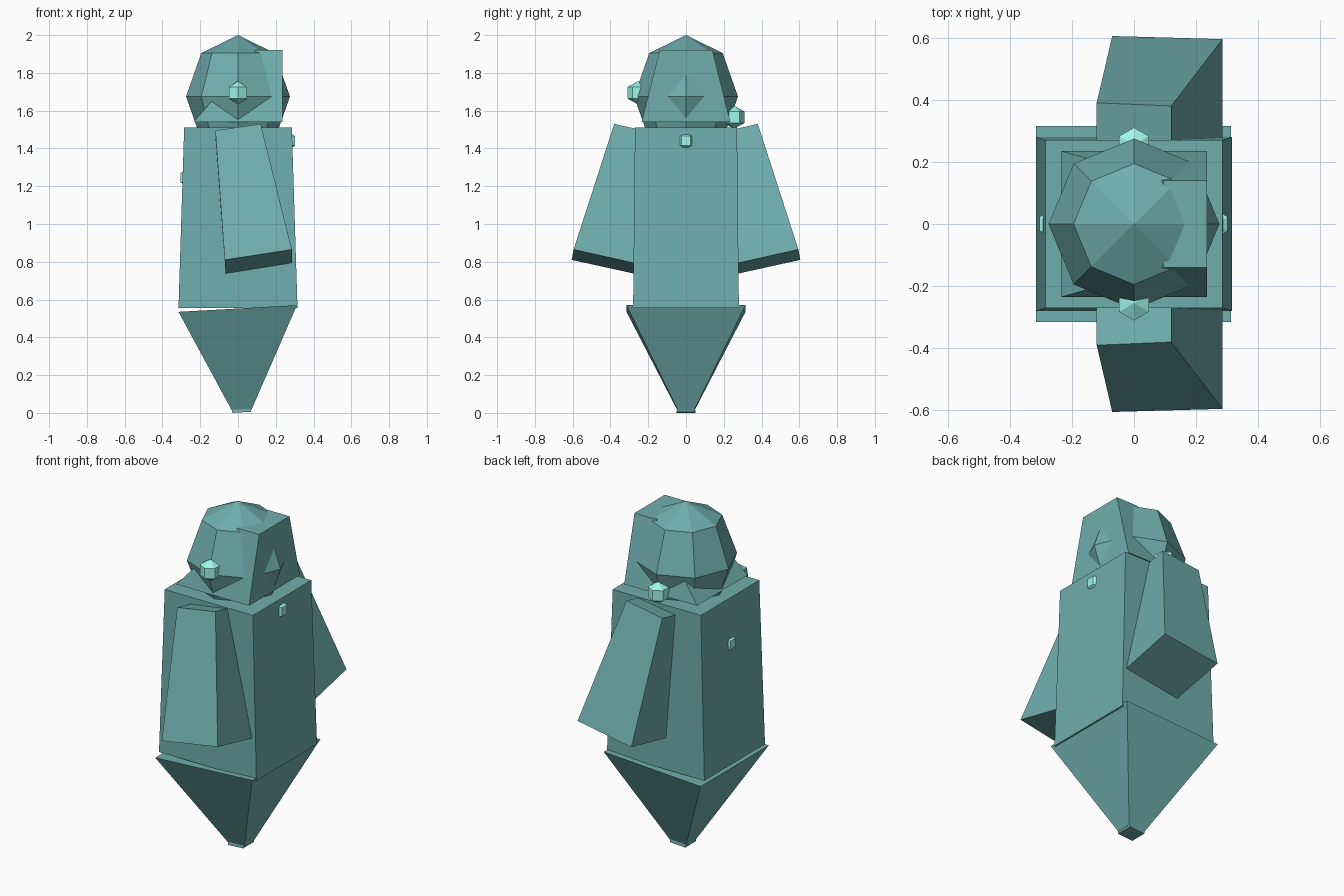
import bpy, bmesh
from math import pi

if "Cube" in bpy.data.objects:
    bpy.data.objects.remove(bpy.data.objects["Cube"])

def material(name, color):
    m = bpy.data.materials.new(name)
    m.diffuse_color = color
    m.use_nodes = True
    m.node_tree.nodes["Principled BSDF"].inputs["Base Color"].default_value = m.diffuse_color
    return m

TEAL = material("teal", (0.16, 0.42, 0.42, 1))
GLOW = material("pale_glow", (0.35, 0.93, 0.83, 1))

def rect(x0, x1, y0, y1, z0, z1=None):
    """Four corners; z may differ between the x0 and x1 edges."""
    z1 = z0 if z1 is None else z1
    return [(x0, y0, z0), (x1, y0, z1), (x1, y1, z1), (x0, y1, z0)]

def block(name, bottom, top, mat=TEAL):
    """Six-sided block lofted between two quads."""
    bm = bmesh.new()
    b = [bm.verts.new(p) for p in bottom]
    t = [bm.verts.new(p) for p in top]
    bm.faces.new(b[::-1])
    bm.faces.new(t)
    for i in range(4):
        j = (i + 1) % 4
        bm.faces.new((b[i], b[j], t[j], t[i]))
    bmesh.ops.recalc_face_normals(bm, faces=bm.faces)
    me = bpy.data.meshes.new(name)
    bm.to_mesh(me)
    bm.free()
    ob = bpy.data.objects.new(name, me)
    bpy.context.collection.objects.link(ob)
    me.materials.append(mat)
    return ob

def ball(name, loc, r, rz, segments, rings, mat):
    bpy.ops.mesh.primitive_uv_sphere_add(segments=segments, ring_count=rings, radius=1, location=loc)
    ob = bpy.context.object
    ob.name = name
    ob.scale = (r, r, rz)
    ob.data.materials.append(mat)
    return ob

# Tapered torso
block("torso", rect(-.315, .315, -.28, .28, .555), rect(-.285, .285, -.27, .27, 1.51))

# Slightly tilted inverted pyramid below, with a small blunt tip
block("lower_body", rect(-.032, .072, -.045, .045, .012, .018),
      rect(-.315, .312, -.315, .315, .535, .57))
block("tip", rect(-.03, .068, -.05, .05, 0, .006), rect(-.037, .074, -.045, .045, .045, .03))

# Faceted head with a wedge-shaped face block pushed into it
ball("head", (0, 0, 1.675), .275, .325, 8, 4, TEAL)
block("face_block", rect(-.235, .235, -.235, .235, 1.54), rect(.095, .235, -.14, .14, 1.92))

# Flaring arms on both sides
for side, s in (("front", -1), ("back", 1)):
    bottom = [(-.07, .605, .81), (.285, .595, .865), (.285, .25, .788), (-.065, .255, .733)]
    top = [(-.12, .39, 1.495), (.12, .38, 1.53), (.12, .15, 1.478), (-.12, .155, 1.443)]
    block(side + "_arm", [(x, y * s, z) for x, y, z in bottom],
          [(x, y * s, z) for x, y, z in top])

# Small glowing gems
for name, loc, r in (("front_gem", (0, -.255, 1.695), .064),
                     ("back_gem", (0, .255, 1.565), .064),
                     ("right_gem", (.262, 0, 1.44), .053),
                     ("left_gem", (-.264, 0, 1.245), .053)):
    g = ball(name, loc, r, r * .95, 6, 3, GLOW)
